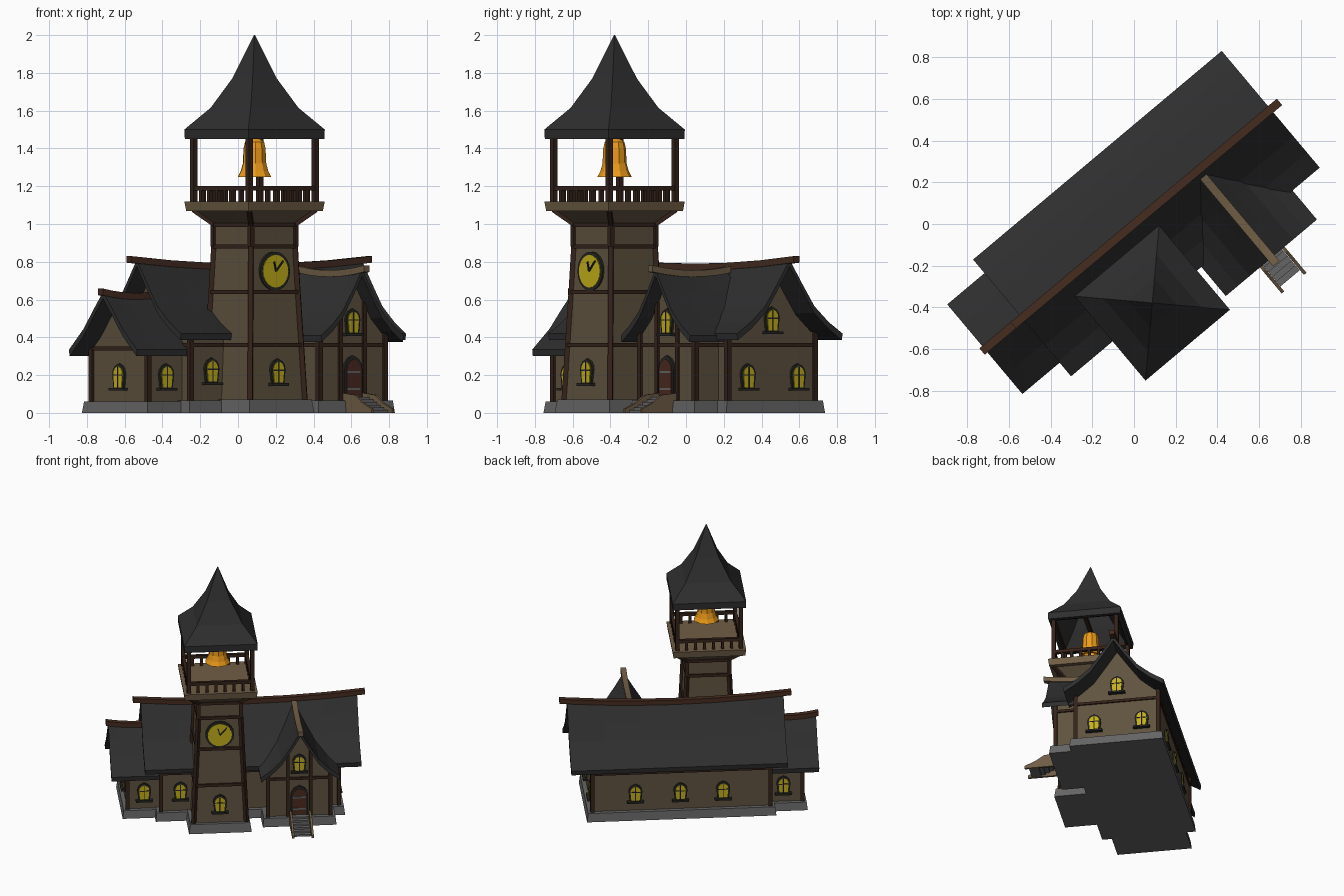
import bpy, bmesh, math
from mathutils import Vector, Matrix

if "Cube" in bpy.data.objects:
    bpy.data.objects.remove(bpy.data.objects["Cube"])

TURN = math.radians(40)   # whole building is turned on its plot

def mat(name, r, g, b):
    m = bpy.data.materials.new(name)
    m.diffuse_color = (r, g, b, 1)
    m.use_nodes = True
    m.node_tree.nodes["Principled BSDF"].inputs["Base Color"].default_value = m.diffuse_color
    return m

WALL = mat("plaster", .115, .085, .05)
BEAM = mat("dark_timber", .035, .016, .010)
RIDGE = mat("ridge_timber", .06, .025, .014)
LIGHT = mat("light_timber", .16, .11, .06)
ROOF = mat("slate", .028, .028, .028)
STONE = mat("stone", .13, .13, .13)
FRAME = mat("iron_frame", .02, .02, .017)
GLASS = mat("lit_glass", .55, .43, .01)
BRASS = mat("brass", .85, .33, .01)
DOOR = mat("door_wood", .07, .022, .014)

def finish(name, bm, material):
    bmesh.ops.recalc_face_normals(bm, faces=bm.faces)
    me = bpy.data.meshes.new(name)
    bm.to_mesh(me)
    bm.free()
    me.materials.append(material)
    ob = bpy.data.objects.new(name, me)
    ob.rotation_euler.z = TURN
    bpy.context.collection.objects.link(ob)

def loft(bm, rings, caps=True, loop=False):
    vs = [[bm.verts.new(p) for p in r] for r in rings]
    n = len(vs[0])
    pairs = list(zip(vs, vs[1:])) + ([(vs[-1], vs[0])] if loop else [])
    for a, b in pairs:
        for i in range(n):
            j = (i + 1) % n
            bm.faces.new((a[i], a[j], b[j], b[i]))
    if caps and not loop:
        bm.faces.new(vs[0][::-1])
        bm.faces.new(vs[-1])

def box(bm, u0, u1, v0, v1, z0, z1, taper=0):
    t = taper
    loft(bm, [[(u0, v0, z0), (u1, v0, z0), (u1, v1, z0), (u0, v1, z0)],
              [(u0+t, v0+t, z1), (u1-t, v0+t, z1), (u1-t, v1-t, z1), (u0+t, v1-t, z1)]])

def stick(bm, p, q, r=.012):
    p, q = Vector(p), Vector(q)
    d = q - p
    rot = d.to_track_quat('Z', 'Y').to_matrix()
    sq = [(-r, -r), (r, -r), (r, r), (-r, r)]
    loft(bm, [[e + rot @ Vector((a, b, 0)) for a, b in sq] for e in (p, q)])

def ring(c, r, z, n):
    k = r / math.cos(math.pi / 4) if n == 4 else r
    return [(c[0] + k*math.cos(math.tau*(i+.5)/n), c[1] + k*math.sin(math.tau*(i+.5)/n), z) for i in range(n)]

# ---- the three gabled wings: axis mapping, half profile of the roof, extents
def along_u(t, s, z): return (t, s, z)
def along_v(t, s, z): return (.40 + s, t, z)

MAIN = [(0, .81), (.085, .685), (.17, .565), (.27, .48), (.365, .42)]
ANNEX = [(0, .64), (.08, .545), (.16, .445), (.28, .335)]
PORCH = [(0, .76), (.065, .65), (.135, .54), (.21, .465), (.285, .41)]
WINGS = [  # name, map, profile, roof from/to, wall from/to, wall half, beam from/to, beam material, sag
    ("main", along_u, MAIN, -.70, .855, -.58, .70, .30, -.755, .91, RIDGE, .035),
    ("annex", along_u, ANNEX, -.933, -.50, -.815, -.50, .23, -.95, -.55, RIDGE, .02),
    ("porch", along_v, PORCH, -.547, -.05, -.46, -.10, .225, -.583, -.04, LIGHT, .02)]

def height(prof, s):
    for (a, za), (b, zb) in zip(prof, prof[1:]):
        if s <= b:
            return za + (zb - za) * (s - a) / (b - a)

for name, P, prof, r0, r1, w0, w1, hw, b0, b1, bmat, sag in WINGS:
    def dip(t):
        k = (t - r0) / (r1 - r0) * 2 - 1
        return sag * (1 - k*k)
    top = [(-s, z) for s, z in prof[::-1]] + prof[1:]
    low = [(s*.985, z - .035) for s, z in top[::-1]]
    zlo, zhi = prof[-1][1], prof[0][1]
    bm = bmesh.new()
    loft(bm, [[P(t, s, z - dip(t)*max(0, (z-zlo)/(zhi-zlo))) for s, z in top + low]
              for t in [r0 + (r1-r0)*i/6 for i in range(7)]])
    finish(name + "_roof", bm, ROOF)
    # sagging ridge beam
    bm = bmesh.new()
    loft(bm, [[P(t, s, zhi + z - dip(t)) for s, z in ((-.02, -.02), (.02, -.02), (.02, .015), (-.02, .015))]
              for t in [b0 + (b1-b0)*i/6 for i in range(7)]])
    finish(name + "_ridge_beam", bm, bmat)
    # gabled wall block
    inner = [(s, z) for s, z in prof if s < hw] + [(hw, height(prof, hw))]
    sec = [(-hw, .05)] + [(-s, z - .045) for s, z in inner[::-1]] + [(s, z - .045) for s, z in inner[1:]] + [(hw, .05)]
    bm = bmesh.new()
    loft(bm, [[P(t, s, z) for s, z in sec] for t in (w0, w1)])
    finish(name + "_walls", bm, WALL)
    # corner posts and belt beams
    bm = bmesh.new()
    zt = height(prof, hw) - .03
    zb = min(.36, zt - .01)
    for s in (-hw, hw):
        for t in (w0, w1):
            stick(bm, P(t, s, .06), P(t, s, zt), .014)
        stick(bm, P(w0, s, zb), P(w1, s, zb), .01)
    for t in (w0, w1):
        stick(bm, P(t, -hw, zb), P(t, hw, zb), .01)
    if name == "porch":
        for s in (-.083, .083):
            stick(bm, P(w0, s, .06), P(w0, s, .59), .012)
    finish(name + "_timbers", bm, BEAM)

# ---- stone plinths
bm = bmesh.new()
TC = (-.176, -.346)   # tower centre
box(bm, -.62, .74, -.34, .34, 0, .065, .008)
box(bm, -.852, -.55, -.27, .27, 0, .06, .008)
box(bm, .135, .665, -.50, -.2, 0, .065, .008)
box(bm, TC[0]-.225, TC[0]+.225, TC[1]-.225, TC[1]+.225, 0, .07, .01)
finish("stone_plinth", bm, STONE)

# ---- tower shaft with flared head, and its timbers
SHAFT = [(.19, .06), (.163, .64), (.153, .88), (.153, 1.0), (.23, 1.075)]
bm = bmesh.new()
loft(bm, [ring(TC, r, z, 4) for r, z in SHAFT])
finish("tower_shaft", bm, WALL)
bm = bmesh.new()
for (ra, za), (rb, zb) in zip(SHAFT, SHAFT[1:]):
    for p, q in zip(ring(TC, ra, za, 4), ring(TC, rb, zb, 4)):
        stick(bm, p, q, .013)
for r, z in ((.176, .36), (.163, .64), (.153, .88), (.153, .995)):
    c = ring(TC, r, z, 4)
    for i in range(4):
        stick(bm, c[i], c[(i+1) % 4], .011)
finish("tower_timbers", bm, BEAM)

# ---- belfry: floor, posts, railing, roof, bell
bm = bmesh.new()
loft(bm, [ring(TC, .257, 1.07, 4), ring(TC, .264, 1.12, 4)])
finish("belfry_floor", bm, LIGHT)
bm = bmesh.new()
lo, hi = ring(TC, .228, 1.11, 4), ring(TC, .228, 1.47, 4)
for i in range(4):
    a, b = Vector(lo[i]), Vector(lo[(i+1) % 4])
    stick(bm, lo[i], hi[i], .014)
    up = Vector((0, 0, .08))
    stick(bm, a + up, b + up, .012)
    stick(bm, Vector(hi[i]), Vector(hi[(i+1) % 4]), .012)
    for k in range(1, 7):
        p = a.lerp(b, k/7)
        stick(bm, p, p + up, .01)
finish("belfry_posts_and_railing", bm, BEAM)
bm = bmesh.new()
loft(bm, [ring(TC, r, z, 4) for r, z in
          ((.002, 2.0), (.084, 1.77), (.165, 1.615), (.264, 1.50), (.262, 1.45),
           (.235, 1.45), (.15, 1.58), (.07, 1.73), (.002, 1.93))])
finish("belfry_roof", bm, ROOF)
bm = bmesh.new()
loft(bm, [ring(TC, r, z, 10) for r, z in
          ((.03, 1.45), (.052, 1.435), (.06, 1.40), (.064, 1.32), (.075, 1.28), (.091, 1.25),
           (.075, 1.25), (.055, 1.31), (.045, 1.41))])
finish("bell", bm, BRASS)
bm = bmesh.new()
stick(bm, (TC[0]-.228, TC[1], 1.465), (TC[0]+.228, TC[1], 1.465), .014)
finish("bell_yoke", bm, BEAM)

# ---- wall fittings: (a, z, depth) coordinates on a wall with outward normal n
def wall_map(o, n):
    t = (-n[1], n[0])
    return lambda a, z, d: (o[0]+t[0]*a+n[0]*d, o[1]+t[1]*a+n[1]*d, o[2]+z)

def slab(bm, W, pts, d0, d1):
    loft(bm, [[W(a, z, d) for a, z in pts] for d in (d0, d1)])

def rect(a0, a1, z0, z1):
    return [(a0, z0), (a1, z0), (a1, z1), (a0, z1)]

def arch(w, z0, zs, z1):
    arc = [(w*c, zs + (z1-zs)*s) for c, s in ((1, 0), (.9, .4), (.6, .75), (0, 1), (-.6, .75), (-.9, .4), (-1, 0))]
    return [(-w*.8, z0), (w*.8, z0)] + arc

F, B, L, R = (0, -1), (0, 1), (-1, 0), (1, 0)
WINDOWS = [((-.176, -.53, .215), F), ((-.44, -.30, .22), F), ((-.695, -.23, .19), F),
           ((.40, -.46, .48), F), ((-.815, 0, .19), L), ((.70, -.165, .19), R), ((.70, .18, .19), R),
           ((.70, 0, .49), R), ((.39, .30, .2), B), ((.066, .30, .2), B), ((-.24, .30, .2), B), ((-.68, .23, .19), B)]
frames, panes = bmesh.new(), bmesh.new()
for o, n in WINDOWS:
    W = wall_map(o, n)
    slab(frames, W, arch(.05, -.064, .015, .072), -.015, .012)
    slab(panes, W, arch(.037, -.055, .015, .058), 0, .016)
    slab(frames, W, rect(-.06, .06, -.072, -.058), -.01, .03)
    slab(frames, W, rect(-.003, .003, -.055, .056), 0, .019)
    slab(frames, W, rect(-.036, .036, .008, .014), 0, .019)
finish("window_frames", frames, FRAME)
finish("window_panes", panes, GLASS)

# ---- clock
W = wall_map((TC[0], TC[1]-.158, .75), F)
disc = lambda r: [(r*math.cos(math.tau*i/20), r*math.sin(math.tau*i/20)) for i in range(20)]
bm = bmesh.new()
slab(bm, W, disc(.103), -.02, .012)
finish("clock_rim", bm, FRAME)
bm = bmesh.new()
slab(bm, W, disc(.087), 0, .016)
finish("clock_face", bm, GLASS)
bm = bmesh.new()
stick(bm, W(0, 0, .019), W(.05, .055, .019), .004)
stick(bm, W(0, 0, .019), W(-.012, .05, .019), .004)
finish("clock_hands", bm, FRAME)

# ---- door
W = wall_map((.40, -.46, .07), F)
bm = bmesh.new()
slab(bm, W, [(-.062, 0), (.062, 0)] + arch(.062, 0, .16, .235)[2:], -.01, .014)
finish("door_frame", bm, FRAME)
bm = bmesh.new()
slab(bm, W, [(-.048, 0), (.048, 0)] + arch(.048, 0, .16, .215)[2:], 0, .018)
finish("door_leaf", bm, DOOR)
bm = bmesh.new()
for z in (.05, .14):
    slab(bm, W, rect(-.046, .046, z, z + .012), 0, .022)
finish("door_bands", bm, STONE)

# ---- entrance stairs
bm = bmesh.new()
for i in range(6):
    z = .085 - .014*i
    box(bm, .345, .465, -.53 - .03*i, -.49 - .03*i, max(0, z - .03), z)
finish("stair_treads", bm, STONE)
bm = bmesh.new()
side = [(-.47, 0), (-.71, 0), (-.71, .02), (-.63, .055), (-.57, .095), (-.47, .105)]
for u in (.328, .467):
    loft(bm, [[(u + d, v, z) for v, z in side] for d in (0, .016)])
finish("stair_sides", bm, LIGHT)
